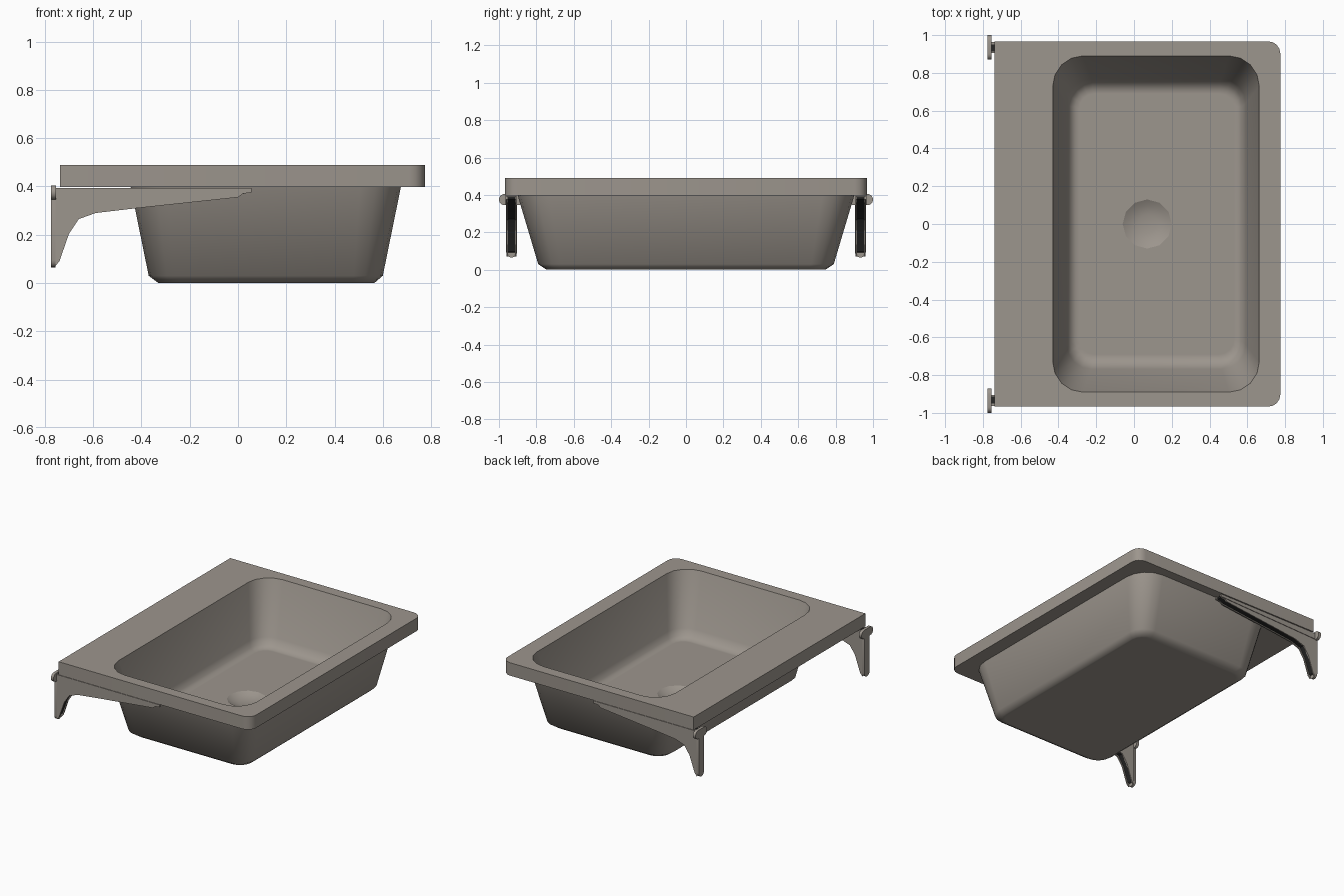
import bpy, bmesh, math

if "Cube" in bpy.data.objects:
    bpy.data.objects.remove(bpy.data.objects["Cube"])


def material(name, rgb):
    m = bpy.data.materials.new(name)
    m.diffuse_color = (*rgb, 1)
    m.use_nodes = True
    m.node_tree.nodes["Principled BSDF"].inputs["Base Color"].default_value = m.diffuse_color
    return m


ceramic = material("warm grey ceramic", (0.335, 0.303, 0.268))
dark = material("dark metal", (0.02, 0.02, 0.02))


def finish(bm, name, angle=48, mat=ceramic):
    bmesh.ops.remove_doubles(bm, verts=bm.verts, dist=0.0005)
    bmesh.ops.dissolve_degenerate(bm, edges=bm.edges, dist=0.0001)
    bmesh.ops.recalc_face_normals(bm, faces=bm.faces)
    me = bpy.data.meshes.new(name)
    bm.to_mesh(me)
    bm.free()
    ob = bpy.data.objects.new(name, me)
    bpy.context.collection.objects.link(ob)
    me.materials.append(mat)
    bpy.ops.object.select_all(action='DESELECT')
    ob.select_set(True)
    bpy.context.view_layer.objects.active = ob
    bpy.ops.object.shade_smooth_by_angle(angle=math.radians(angle))
    return ob


def rounded(bm, x0, x1, hy, z, r_right, r_left=None, n=4):
    """Ring of vertices around a rounded rectangle."""
    r_left = r_right if r_left is None else r_left
    ring = []
    for k, (sx, sy) in enumerate([(1, 1), (-1, 1), (-1, -1), (1, -1)]):
        r = r_right if sx > 0 else r_left
        cx = x1 - r if sx > 0 else x0 + r
        cy = sy * (hy - r)
        for i in range(n + 1):
            a = math.pi / 2 * (k + i / n)
            ring.append(bm.verts.new((cx + r * math.cos(a), cy + r * math.sin(a), z)))
    return ring


def circle(bm, r, z, n=12):
    return [bm.verts.new((0.07 + r * math.cos(2 * math.pi * i / n),
                          r * math.sin(2 * math.pi * i / n), z)) for i in range(n)]


def loft(bm, rings):
    for a, b in zip(rings, rings[1:]):
        n = len(a)
        for i in range(n):
            j = (i + 1) % n
            bm.faces.new((a[i], a[j], b[j], b[i]))


def prism(name, pts, axis, lo, hi, mat=ceramic):
    """Extrude a 2D outline along x (points are y,z) or y (points are x,z)."""
    bm = bmesh.new()
    place = (lambda p, d: (d, p[0], p[1])) if axis == 'x' else (lambda p, d: (p[0], d, p[1]))
    rings = [[bm.verts.new(place(p, d)) for p in pts] for d in (lo, hi)]
    loft(bm, rings)
    for r in rings:
        bm.faces.new(r)
    return finish(bm, name, 30, mat)


# Basin with rim: one skin from the underside, round the rim, down to the floor
FLOOR = 0.07
bm = bmesh.new()
rings = [
    rounded(bm, -0.31, 0.545, 0.725, 0.0, 0.08),
    rounded(bm, -0.33, 0.565, 0.745, 0.0, 0.09),
    rounded(bm, -0.37, 0.60, 0.79, 0.03, 0.12),
    rounded(bm, -0.445, 0.675, 0.90, 0.398, 0.17),
    rounded(bm, -0.738, 0.775, 0.967, 0.398, 0.065, 0.0001),
    rounded(bm, -0.738, 0.775, 0.967, 0.49, 0.065, 0.0001),
    rounded(bm, -0.43, 0.663, 0.89, 0.49, 0.16),
    rounded(bm, -0.355, 0.592, 0.768, 0.13, 0.13),
    rounded(bm, -0.338, 0.575, 0.743, 0.088, 0.12),
    rounded(bm, -0.31, 0.55, 0.71, FLOOR, 0.09),
    rounded(bm, -0.29, 0.53, 0.69, FLOOR, 0.08),
]
loft(bm, rings)
bm.faces.new(rings[0])
hole = circle(bm, 0.13, FLOOR)
edges = [bm.edges.new((hole[i], hole[(i + 1) % 12])) for i in range(12)]
last = rings[-1]
edges += [bm.edges.get((last[i], last[(i + 1) % len(last)])) for i in range(len(last))]
bmesh.ops.triangle_fill(bm, edges=edges, use_beauty=True)
finish(bm, "basin")

# Shallow drain dish
bm = bmesh.new()
rings = [circle(bm, r, z) for r, z in
         [(0.13, FLOOR), (0.10, 0.054), (0.05, 0.042)]]
loft(bm, rings)
bm.faces.new(rings[-1])
drain = finish(bm, "drain_dish", 35)
if sum(p.normal.z for p in drain.data.polygons) < 0:
    drain.data.flip_normals()

# Wall brackets, one under each end: two webs around a dark core
web = [(-0.757, 0.394), (0.055, 0.394), (0.055, 0.375), (0.02, 0.37), (0.0, 0.355),
       (-0.42, 0.31), (-0.59, 0.29), (-0.66, 0.265), (-0.70, 0.205),
       (-0.74, 0.09), (-0.757, 0.07)]
core = [(-0.757, 0.392), (0.045, 0.392), (0.045, 0.378), (0.0, 0.362),
        (-0.42, 0.317), (-0.59, 0.297), (-0.665, 0.272), (-0.706, 0.208),
        (-0.745, 0.10), (-0.757, 0.09)]
lip = [(-0.757, 0.393), (0.055, 0.393), (0.055, 0.375), (-0.757, 0.35)]


def capsule(cy, cz, hy, hz, n=4):
    r = min(hy, hz)
    pts = []
    for k, (sy, sz) in enumerate([(1, 1), (-1, 1), (-1, -1), (1, -1)]):
        for i in range(n + 1):
            a = math.pi / 2 * (k + i / n)
            pts.append((cy + sy * (hy - r) + r * math.cos(a),
                        cz + sz * (hz - r) + r * math.sin(a)))
    return pts


for s, side in ((-1, "front"), (1, "back")):
    prism(side + "_bracket_inner_web", web, 'y', s * 0.905, s * 0.914)
    prism(side + "_bracket_outer_web", web, 'y', s * 0.951, s * 0.960)
    prism(side + "_bracket_lip", lip, 'y', s * 0.955, s * 0.964)
    prism(side + "_bracket_core", core, 'y', s * 0.913, s * 0.952, dark)
    prism(side + "_wall_plate", capsule(s * 0.9325, 0.225, 0.029, 0.16), 'x', -0.775, -0.756)
    prism(side + "_wall_plate_head", capsule(s * 0.935, 0.375, 0.065, 0.03), 'x', -0.7755, -0.755)
